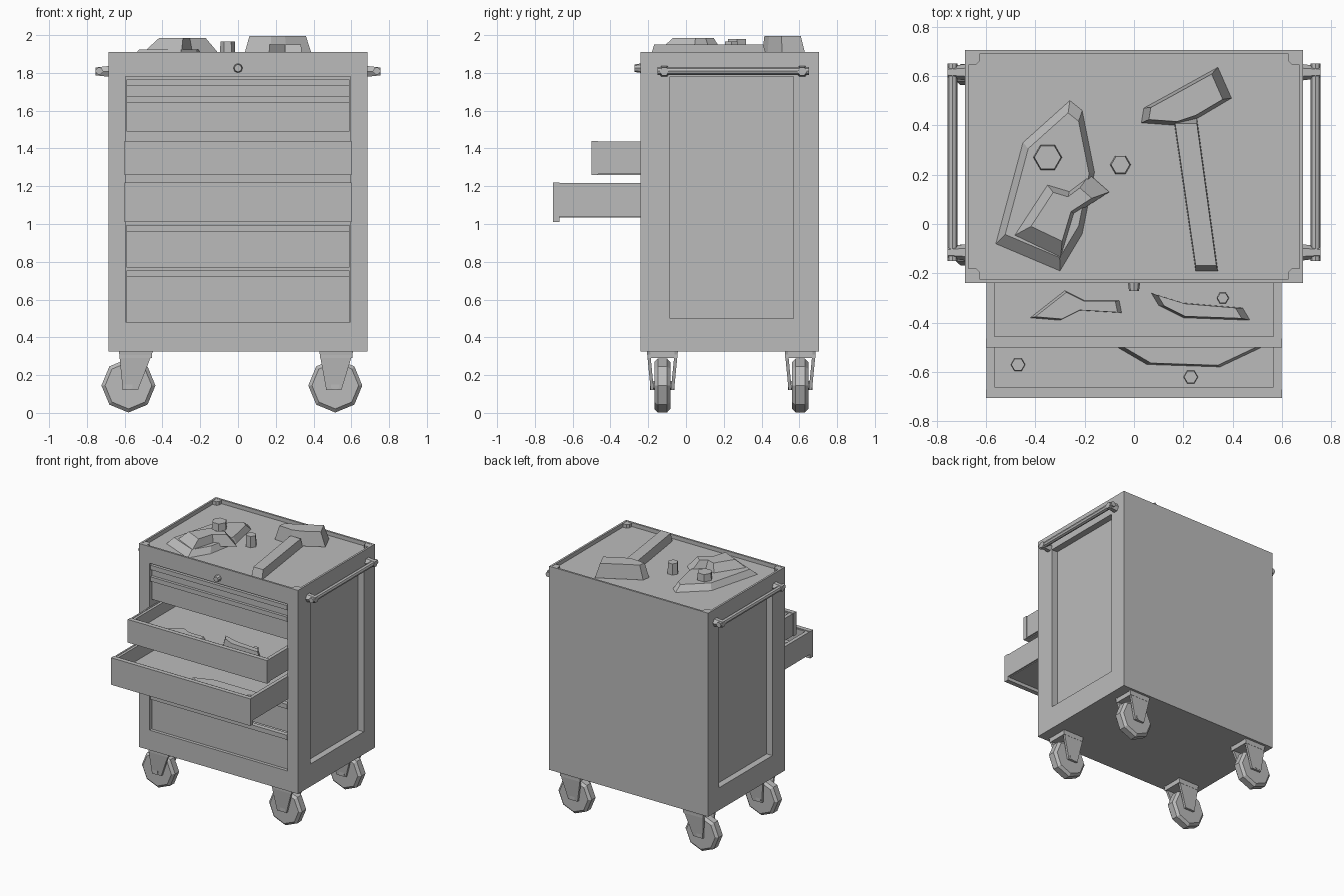
import bpy, bmesh, math
from mathutils import Vector, Matrix

cube = bpy.data.objects.get("Cube")
if cube:
    bpy.data.objects.remove(cube, do_unlink=True)

GREY = (0.5, 0.5, 0.5, 1)
metal = bpy.data.materials.new("plain_grey")
metal.use_nodes = True
metal.diffuse_color = GREY
metal.node_tree.nodes["Principled BSDF"].inputs["Base Color"].default_value = GREY


def finish(name, bm):
    bmesh.ops.remove_doubles(bm, verts=bm.verts, dist=0.0001)
    bmesh.ops.recalc_face_normals(bm, faces=bm.faces)
    mesh = bpy.data.meshes.new(name)
    bm.to_mesh(mesh)
    bm.free()
    mesh.materials.append(metal)
    obj = bpy.data.objects.new(name, mesh)
    bpy.context.collection.objects.link(obj)
    return obj


def panel_box(name, lo, hi, recesses=None):
    """Box whose sides may be sunk: {(axis, end): (inner lo, inner hi, depth)}."""
    recesses = recesses or {}
    bm = bmesh.new()
    for axis in range(3):
        u, v = [a for a in range(3) if a != axis]
        for end in (0, 1):
            level = (lo, hi)[end][axis]

            def ring(a, b, at):
                verts = []
                for s, t in ((a[0], a[1]), (b[0], a[1]), (b[0], b[1]), (a[0], b[1])):
                    p = Vector()
                    p[axis], p[u], p[v] = at, s, t
                    verts.append(bm.verts.new(p))
                return verts

            last = ring((lo[u], lo[v]), (hi[u], hi[v]), level)
            if (axis, end) in recesses:
                a, b, depth = recesses[(axis, end)]
                sunk = level + (depth if end == 0 else -depth)
                for loop in (ring(a, b, level), ring(a, b, sunk)):
                    for i in range(4):
                        j = (i + 1) % 4
                        bm.faces.new((last[i], last[j], loop[j], loop[i]))
                    last = loop
            bm.faces.new(last)
    return finish(name, bm)


def prism(name, points, z0, z1, shrink=0.8):
    """Outline in plan, raised to z1 and drawn in at the top."""
    bm = bmesh.new()
    mid = sum((Vector(p) for p in points), Vector((0, 0))) / len(points)
    base = [bm.verts.new((x, y, z0)) for x, y in points]
    top = []
    for p in points:
        q = mid + (Vector(p) - mid) * shrink
        top.append(bm.verts.new((q.x, q.y, z1)))
    bm.faces.new(base)
    bm.faces.new(top)
    for i in range(len(points)):
        j = (i + 1) % len(points)
        bm.faces.new((base[i], base[j], top[j], top[i]))
    return finish(name, bm)


def nut(name, x, y, z0, z1, r):
    ring = [(x + r * math.cos(i * math.pi / 3), y + r * math.sin(i * math.pi / 3)) for i in range(6)]
    return prism(name, ring, z0, z1, 0.9)


def cylinder(name, centre, axis, r0, r1, length, sides):
    bm = bmesh.new()
    turn = Vector((0, 0, 1)).rotation_difference(Vector(axis)).to_matrix().to_4x4()
    bmesh.ops.create_cone(bm, cap_ends=True, segments=sides, radius1=r0, radius2=r1,
                          depth=length, matrix=Matrix.Translation(centre) @ turn)
    return finish(name, bm)


# Cabinet with sunk top tray, side panels and hollow drawer opening
side = ((-0.085, 0.5), (0.57, 1.78), 0.05)
panel_box("cabinet", (-0.685, -0.24, 0.325), (0.685, 0.705, 1.91), {
    (2, 1): ((-0.67, -0.225), (0.67, 0.69), 0.03),
    (0, 0): side, (0, 1): side,
    (1, 0): ((-0.595, 0.48), (0.595, 1.78), 0.85)})

# Corner gussets of the top tray
for sx in (-1, 1):
    for y, sy in ((-0.225, 1), (0.69, -1)):
        prism("tray_corner", [(sx * 0.67, y), (sx * 0.625, y), (sx * 0.625, y + sy * 0.03),
                              (sx * 0.64, y + sy * 0.045), (sx * 0.67, y + sy * 0.045)], 1.87, 1.908, 1)

# Closed drawers, each with a pull lip along its top
for z0, z1 in ((0.48, 0.73), (0.77, 0.97), (1.49, 1.65), (1.67, 1.74)):
    panel_box("closed_drawer", (-0.59, -0.215, z0), (0.59, 0.5, z1))
    panel_box("drawer_lip", (-0.59, -0.237, z1 - 0.01), (0.59, -0.2, z1 + 0.025))

# Open drawers
for front, z0, z1, drop, depth in ((-0.5, 1.26, 1.44, 0, 0.09), (-0.705, 1.035, 1.22, 0.025, 0.11)):
    panel_box("open_drawer", (-0.585, front + 0.02, z0), (0.585, 0.5, z1 - 0.005),
              {(2, 1): ((-0.565, front + 0.045), (0.565, 0.47), depth)})
    panel_box("drawer_front", (-0.6, front, z0 - drop), (0.6, front + 0.035, z1))
    for sx in (-1, 1):
        x0, x1 = sorted((sx * 0.585, sx * 0.597))
        panel_box("drawer_rail", (x0, front + 0.03, z0 + 0.005), (x1, 0.4, z1 - 0.002))

# Lock
cylinder("lock", (0, -0.255, 1.825), (0, -1, 0), 0.025, 0.02, 0.035, 8)

# Side handles: bar on two tapered mounts
for sx in (-1, 1):
    cylinder("handle_bar", (sx * 0.735, 0.25, 1.81), (0, 1, 0), 0.02, 0.02, 0.8, 8)
    for y in (-0.115, 0.615):
        cylinder("handle_mount", (sx * 0.715, y, 1.808), (sx, 0, 0), 0.034, 0.024, 0.08, 6)

# Casters: faceted wheel in a tapered fork
for x, trail in ((-0.54, -0.04), (0.52, -0.005)):
    for y in (-0.125, 0.605):
        hub = (x + trail, y, 0.145)
        wheel = cylinder("caster_wheel", hub, (0, 1, 0), 0.143, 0.143, 0.085, 8)
        bevel = wheel.modifiers.new("tyre_edge", "BEVEL")
        bevel.width = 0.018
        bevel.segments = 1
        bevel.angle_limit = math.radians(60)
        for sy in (-1, 1):
            bm = bmesh.new()
            faces = []
            for out in (0.045, 0.062):
                faces.append([bm.verts.new((x + dx, y + sy * (out + flare), z)) for dx, z, flare in (
                    (-0.09, 0.326, 0.02), (0.09, 0.326, 0.02), (0.03 + trail / 2, 0.12, 0),
                    (-0.05 + trail / 2, 0.12, 0))])
            bm.faces.new(faces[0])
            bm.faces.new(faces[1])
            for i in range(4):
                j = (i + 1) % 4
                bm.faces.new((faces[0][i], faces[0][j], faces[1][j], faces[1][i]))
            finish("caster_fork", bm)
        panel_box("caster_plate", (x - 0.085, y - 0.08, 0.29), (x + 0.085, y + 0.08, 0.326))
        cylinder("caster_axle", hub, (0, 1, 0), 0.025, 0.025, 0.13, 6)

# Hammer
prism("hammer_handle", [(0.25, -0.19), (0.34, -0.19), (0.255, 0.43), (0.16, 0.43)], 1.88, 1.95, 0.93)
prism("hammer_head", [(0.03, 0.41), (0.04, 0.47), (0.15, 0.53), (0.34, 0.635), (0.395, 0.51),
                      (0.26, 0.43), (0.17, 0.4)], 1.885, 1.995, 0.82)

# Loose tools lying on the top
prism("tool_pouch", [(-0.56, -0.08), (-0.45, 0.33), (-0.26, 0.5), (-0.21, 0.46), (-0.16, 0.21),
                     (-0.21, -0.04), (-0.3, -0.19)], 1.88, 1.925, 0.85)
prism("pliers", [(-0.51, -0.06), (-0.36, 0.17), (-0.26, 0.14), (-0.18, 0.2), (-0.1, 0.13),
                 (-0.24, 0.04), (-0.3, -0.16)], 1.9, 1.985, 0.6)
nut("pouch_knob", -0.35, 0.27, 1.9, 1.98, 0.06)
nut("loose_nut", -0.055, 0.24, 1.88, 1.965, 0.042)

# Tools in the open drawers
prism("upper_wrench", [(-0.42, -0.38), (-0.28, -0.27), (-0.2, -0.31), (-0.06, -0.31),
                       (-0.05, -0.36), (-0.22, -0.35), (-0.3, -0.39)], 1.345, 1.375, 0.9)
prism("upper_pliers", [(0.07, -0.28), (0.2, -0.32), (0.44, -0.34), (0.47, -0.39),
                       (0.2, -0.38), (0.1, -0.33)], 1.345, 1.42, 0.85)
nut("upper_nut", 0.36, -0.3, 1.345, 1.4, 0.025)
prism("lower_wrench", [(-0.07, -0.5), (0.05, -0.57), (0.35, -0.58), (0.52, -0.5), (0.5, -0.44),
                       (0.1, -0.44)], 1.1, 1.14, 0.9)
nut("lower_nut", -0.47, -0.57, 1.1, 1.13, 0.03)
nut("lower_socket", 0.23, -0.62, 1.1, 1.13, 0.03)
